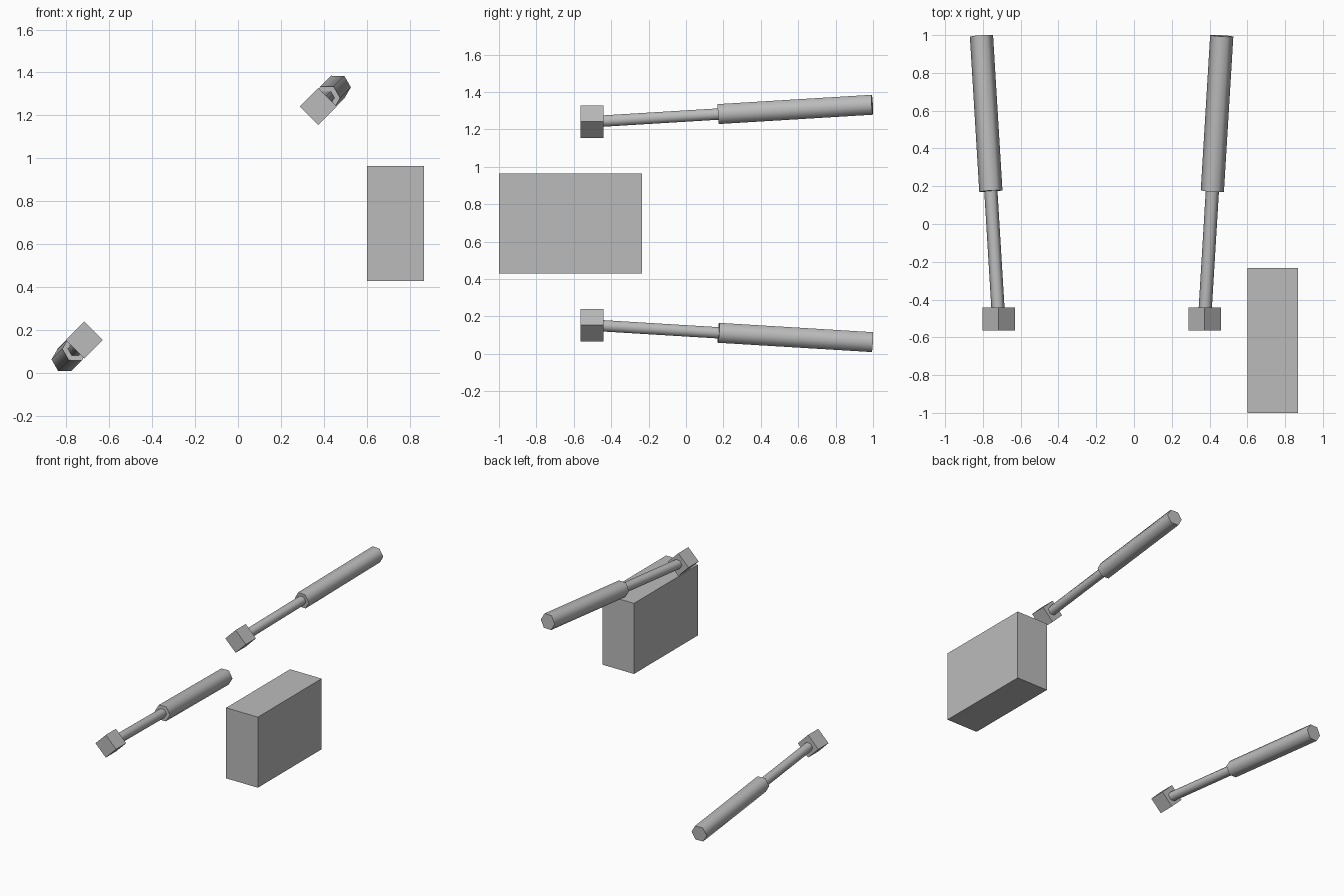
import bpy, math
from mathutils import Vector, Matrix

if "Cube" in bpy.data.objects:
    bpy.data.objects.remove(bpy.data.objects["Cube"])

grey = bpy.data.materials.new("mid grey")
grey.diffuse_color = (0.5, 0.5, 0.5, 1)
grey.use_nodes = True
grey.node_tree.nodes["Principled BSDF"].inputs["Base Color"].default_value = grey.diffuse_color


def finish(name):
    ob = bpy.context.object
    ob.name = name
    ob.data.materials.append(grey)
    return ob


def box(name, centre, size, turn=0):
    bpy.ops.mesh.primitive_cube_add(size=1)
    ob = finish(name)
    ob.matrix_world = (Matrix.Translation(centre) @ Matrix.Rotation(turn, 4, 'Y')
                       @ Matrix.Diagonal((*size, 1)))
    return ob


def hex_bar(name, start, end, radius):
    """Six-sided bar between two points, with corners pointing along +-x."""
    a, b = Vector(start), Vector(end)
    bpy.ops.mesh.primitive_cylinder_add(vertices=6, radius=radius, depth=(b - a).length)
    ob = finish(name)
    d = (b - a).normalized()
    side = Vector((1, 0, 0))
    side = (side - d * side.dot(d)).normalized()
    up = d.cross(side)
    # the primitive has its first corner on local y
    rot = Matrix((up, side, -d)).transposed().to_4x4()
    ob.matrix_world = Matrix.Translation((a + b) / 2) @ rot
    # smooth the long sides, keep the end rims sharp
    bpy.ops.object.shade_smooth_by_angle(angle=math.radians(65))
    return ob


# Two telescopic struts, each leaning outward towards the back
SLOPE = 0.0605
for label, x, z, s in (("upper", 0.374, 1.241, 1), ("lower", -0.717, 0.153, -1)):
    def on_axis(y):
        off = s * SLOPE * (y + 0.5)
        return (x + off, y, z + off)

    box(label + "_end_block", (x, -0.502, z), (0.122, 0.122, 0.122), math.radians(45))
    hex_bar(label + "_rod", on_axis(-0.5), on_axis(0.25), 0.035)
    hex_bar(label + "_sleeve", on_axis(0.174), on_axis(0.996), 0.0615)

# Separate upright box
box("side_box", (0.734, -0.617, 0.697), (0.266, 0.766, 0.536))
